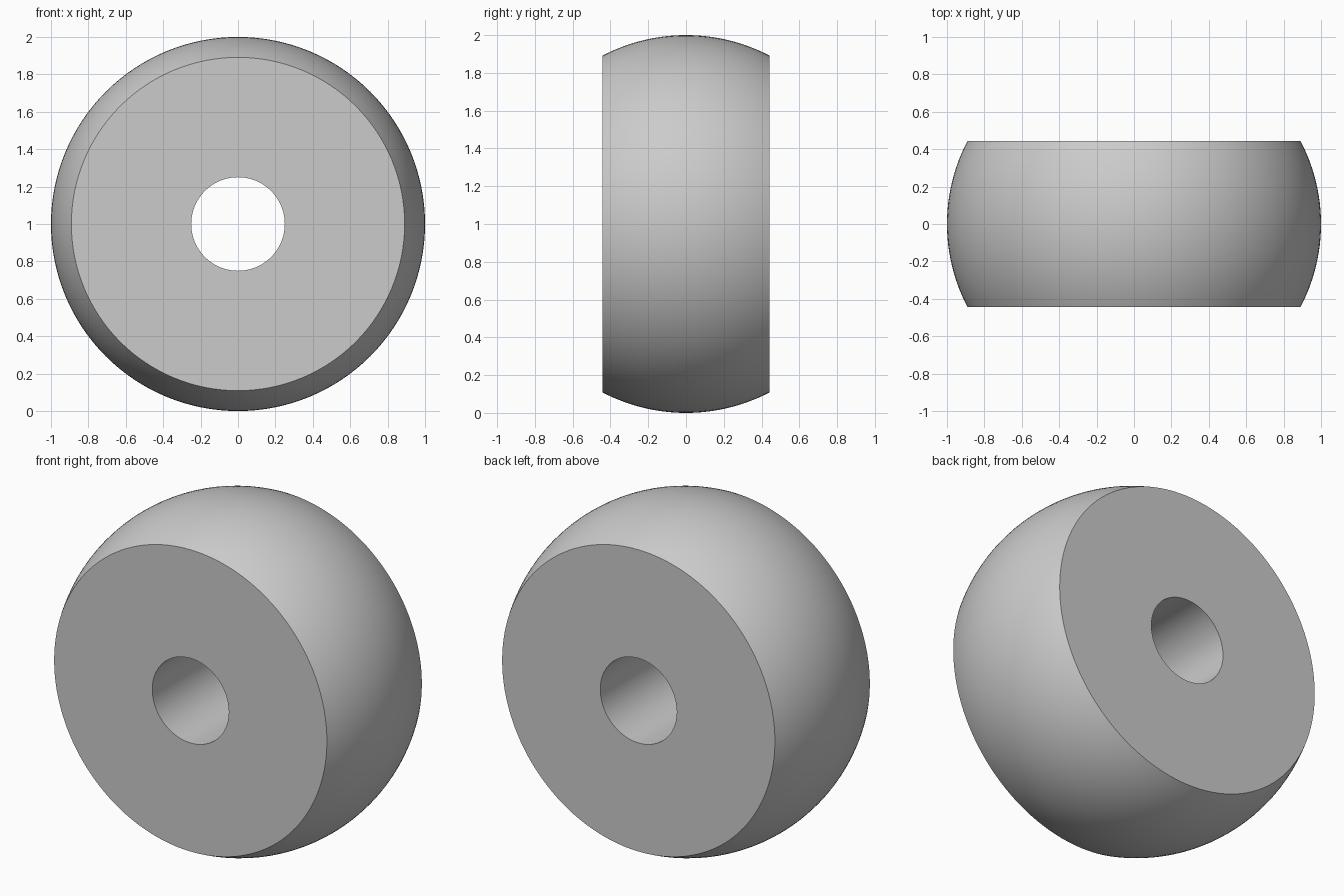
import bpy
import math

cube = bpy.data.objects.get("Cube")
if cube:
    bpy.data.objects.remove(cube, do_unlink=True)

OUTER, RIM, BORE, HALF_WIDTH = 1.0, 0.891, 0.25, 0.443
ARC_STEPS, SIDES = 24, 128

# Grey material
grey = bpy.data.materials.new("plain grey")
grey.use_nodes = True
colour = (0.6, 0.6, 0.6, 1.0)
grey.diffuse_color = colour
grey.node_tree.nodes["Principled BSDF"].inputs["Base Color"].default_value = colour

# Cross-section: crowned tread between two flat sides, closed by the bore
sagitta = OUTER - RIM
arc_radius = (HALF_WIDTH ** 2 + sagitta ** 2) / (2 * sagitta)
sweep = math.asin(HALF_WIDTH / arc_radius)
profile = [(BORE, -HALF_WIDTH)]
for i in range(ARC_STEPS + 1):
    a = sweep * (2 * i / ARC_STEPS - 1)
    profile.append((OUTER - arc_radius + arc_radius * math.cos(a),
                    arc_radius * math.sin(a)))
profile.append((BORE, HALF_WIDTH))

# Revolve the section around the y axis
n = len(profile)
verts, faces = [], []
for s in range(SIDES):
    t = math.tau * s / SIDES
    verts += [(r * math.cos(t), y, 1 + r * math.sin(t)) for r, y in profile]
    nxt = (s + 1) % SIDES
    for i in range(n):
        j = (i + 1) % n
        faces.append((s * n + i, s * n + j, nxt * n + j, nxt * n + i))

mesh = bpy.data.meshes.new("roller_wheel")
mesh.from_pydata(verts, [], faces)
mesh.materials.append(grey)
wheel = bpy.data.objects.new("roller_wheel", mesh)
bpy.context.collection.objects.link(wheel)

# Consistent outward normals, smooth tread and bore, sharp rims
bpy.ops.object.select_all(action="DESELECT")
wheel.select_set(True)
bpy.context.view_layer.objects.active = wheel
bpy.ops.object.mode_set(mode="EDIT")
bpy.ops.mesh.select_all(action="SELECT")
bpy.ops.mesh.normals_make_consistent(inside=False)
bpy.ops.object.mode_set(mode="OBJECT")
bpy.ops.object.shade_smooth_by_angle(angle=math.radians(30))
